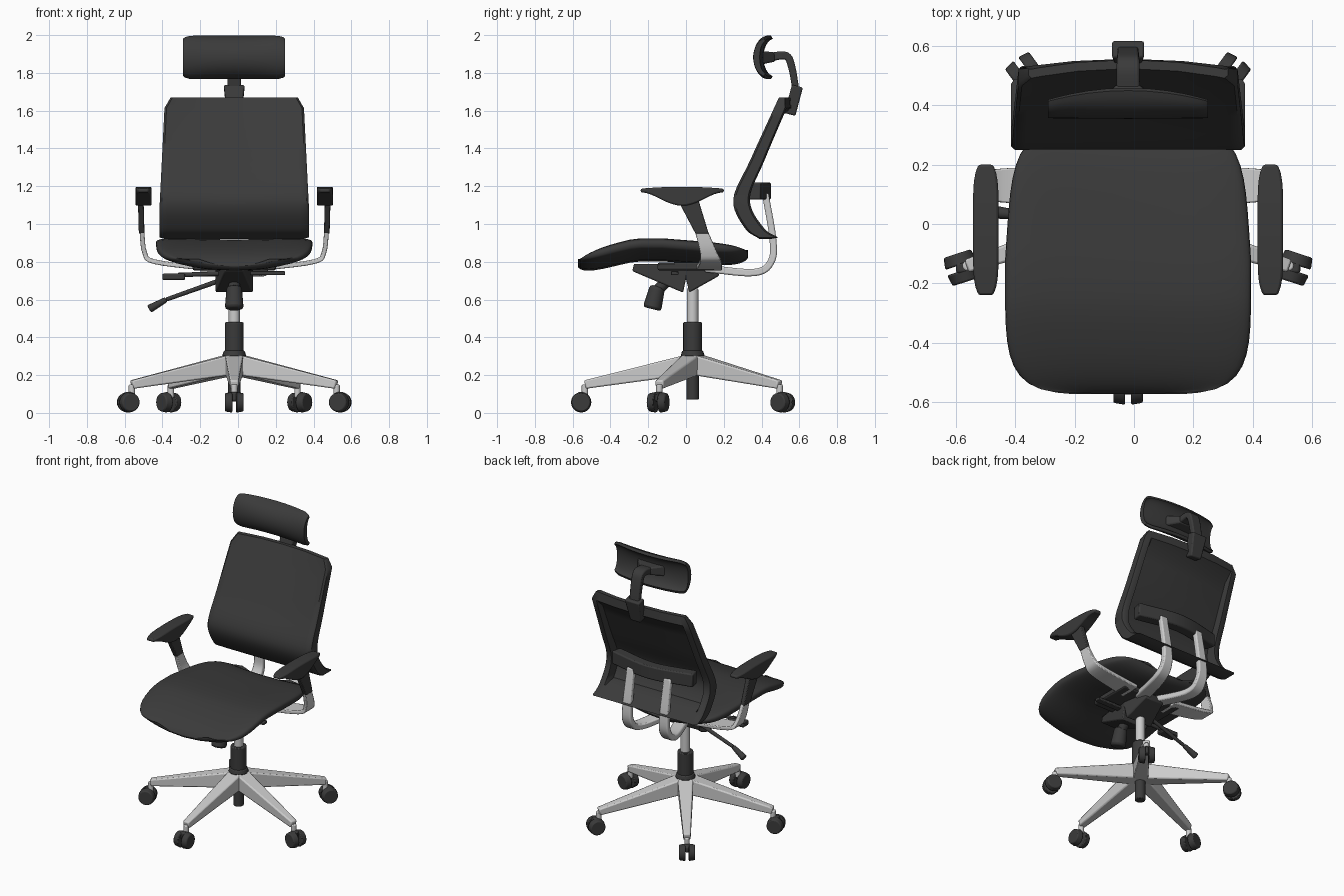
import bpy, bmesh, math
from mathutils import Vector

default_cube = bpy.data.objects.get("Cube")
if default_cube:
    bpy.data.objects.remove(default_cube, do_unlink=True)

AXIS = Vector((-0.02, 0.035, 0))   # column axis on the floor
X_AXIS, Y_AXIS, Z_AXIS = Vector((1, 0, 0)), Vector((0, 1, 0)), Vector((0, 0, 1))


def make_material(name, value, roughness):
    material = bpy.data.materials.new(name)
    material.use_nodes = True
    colour = (value, value, value, 1)
    material.diffuse_color = colour
    shader = material.node_tree.nodes["Principled BSDF"]
    shader.inputs["Base Color"].default_value = colour
    shader.inputs["Roughness"].default_value = roughness
    return material


DARK = make_material("charcoal", 0.043, 0.7)
SILVER = make_material("silver", 0.6, 0.4)


def finish(name, bm, material, bevel):
    bmesh.ops.recalc_face_normals(bm, faces=bm.faces)
    mesh = bpy.data.meshes.new(name)
    bm.to_mesh(mesh)
    bm.free()
    mesh.materials.append(material)
    part = bpy.data.objects.new(name, mesh)
    bpy.context.collection.objects.link(part)
    bpy.ops.object.select_all(action='DESELECT')
    part.select_set(True)
    bpy.context.view_layer.objects.active = part
    bpy.ops.object.shade_smooth_by_angle(angle=math.radians(45))
    if bevel:
        modifier = part.modifiers.new("Bevel", 'BEVEL')
        modifier.width, modifier.segments = bevel, 2


def loft(name, rings, material, bevel=0):
    """Skin a list of equal-length point rings and cap both ends."""
    bm = bmesh.new()
    loops = [[bm.verts.new(point) for point in ring] for ring in rings]
    count = len(loops[0])
    for lower, upper in zip(loops, loops[1:]):
        for i in range(count):
            j = (i + 1) % count
            bm.faces.new((lower[i], lower[j], upper[j], upper[i]))
    bm.faces.new(loops[0])
    bm.faces.new(loops[-1])
    finish(name, bm, material, bevel)


def smooth_path(points, steps=5):
    """Run a smooth curve through a few control points."""
    pts = [Vector(p) for p in points]
    pts = [2 * pts[0] - pts[1]] + pts + [2 * pts[-1] - pts[-2]]
    path = []
    for a, b, c, d in zip(pts, pts[1:], pts[2:], pts[3:]):
        for k in range(steps):
            t = k / steps
            path.append(b + (c - a) * t / 2 + (a - 2.5 * b + 2 * c - d / 2) * t * t
                        + (1.5 * (b - c) + (d - a) / 2) * t ** 3)
    return path + [pts[-2]]


def ribbon(name, points, side, width, thick, material, bevel=0.008):
    """Sweep a rectangle whose width and thickness run from a start to an end value."""
    path = smooth_path(points)
    last = len(path) - 1
    rings = []
    for i, p in enumerate(path):
        tangent = path[min(i + 1, last)] - path[max(i - 1, 0)]
        normal = tangent.cross(side).normalized()
        a = side * (width[0] + (width[1] - width[0]) * i / last) / 2
        b = normal * (thick[0] + (thick[1] - thick[0]) * i / last) / 2
        rings.append([p + a + b, p - a + b, p - a - b, p + a - b])
    loft(name, rings, material, bevel)


def box(name, centre, size, material, bevel=0.01):
    half = Z_AXIS * size[2] / 2
    ribbon(name, [centre - half, centre + half], X_AXIS,
           (size[0], size[0]), (size[1], size[1]), material, bevel)


def rod(name, start, end, start_radius, end_radius, material, bevel=0.006):
    axis = end - start
    bm = bmesh.new()
    bmesh.ops.create_cone(bm, cap_ends=True, segments=20, radius1=start_radius,
                          radius2=end_radius, depth=axis.length)
    turn = axis.to_track_quat('Z', 'Y').to_matrix()
    for vert in bm.verts:
        vert.co = turn @ vert.co + (start + end) / 2
    finish(name, bm, material, bevel)


def on_axis(z):
    return AXIS + Z_AXIS * z


def middle(y, z, x=0):
    return Vector((AXIS.x + x, y, z))


def squash(value, power):
    return math.copysign(abs(value) ** power, value)


# Five-star base with twin-wheel casters
for leg in range(5):
    angle = math.tau * leg / 5 - math.pi / 2
    outward = Vector((math.cos(angle), math.sin(angle), 0))
    across = Z_AXIS.cross(outward)
    tip = AXIS + outward * 0.57
    ribbon(f"base_leg_{leg}", [on_axis(0.26), tip + Z_AXIS * 0.15], across,
           (0.1, 0.045), (0.11, 0.045), SILVER)
    rod(f"caster_stem_{leg}", tip + Z_AXIS * 0.08, tip + Z_AXIS * 0.15, 0.017, 0.017, SILVER)
    hub = tip + outward * 0.02 + Z_AXIS * 0.056
    box(f"caster_hood_{leg}", hub + Z_AXIS * 0.03, (0.04, 0.04, 0.05), DARK)
    for side, label in ((across, "left"), (-across, "right")):
        rod(f"{label}_caster_wheel_{leg}", hub + side * 0.01, hub + side * 0.05,
            0.055, 0.048, DARK)

# Column
rod("base_hub", on_axis(0.2), on_axis(0.31), 0.06, 0.06, SILVER)
rod("column_foot", on_axis(0.07), on_axis(0.22), 0.033, 0.033, DARK)
rod("column_collar", on_axis(0.3), on_axis(0.33), 0.064, 0.055, DARK)
rod("column_sleeve", on_axis(0.31), on_axis(0.48), 0.05, 0.05, DARK)
rod("gas_piston", on_axis(0.47), on_axis(0.66), 0.03, 0.03, SILVER)

# Tilt mechanism, tension knob and levers
ribbon("tilt_housing_front", [middle(-0.28, 0.77), middle(0, 0.71)], X_AXIS,
       (0.1, 0.2), (0.04, 0.15), DARK)
ribbon("tilt_housing_rear", [middle(0, 0.71), middle(0.17, 0.75)], X_AXIS,
       (0.2, 0.14), (0.15, 0.05), DARK)
box("seat_plate", middle(0, 0.775), (0.44, 0.3, 0.04), DARK)
rod("tension_neck", middle(-0.1, 0.7), middle(-0.16, 0.64), 0.03, 0.03, DARK)
rod("tension_knob", middle(-0.15, 0.67), middle(-0.18, 0.55), 0.04, 0.05, DARK, 0.015)
lever_bend = middle(0.03, 0.6, -0.36)
rod("recline_lever", middle(0.03, 0.71, -0.05), lever_bend, 0.013, 0.011, DARK)
rod("recline_grip", lever_bend, middle(0.04, 0.55, -0.45), 0.014, 0.022, DARK)
rod("height_lever", middle(-0.08, 0.74), middle(-0.08, 0.73, -0.3), 0.012, 0.012, DARK)
box("height_paddle", middle(-0.08, 0.72, -0.32), (0.12, 0.06, 0.035), DARK)
box("slide_lever", middle(-0.06, 0.74, 0.16), (0.22, 0.04, 0.02), DARK)

# Seat cushion: saddle-shaped sections with a waterfall front edge
rings = []
for k in range(25):
    s = -0.995 * math.cos(math.pi * k / 24)
    half_width = (0.415 - 0.03 * max(s, 0)) * (1 - abs(s) ** 5) ** 0.2
    half_height = 0.068 * (1 - s ** 6) ** 0.5
    height = 0.87 - 0.13 * max(0, -0.3 - s) ** 1.2 - 0.035 * max(0, s)
    ring = []
    for i in range(40):
        turn = math.tau * i / 40
        u, v = squash(math.cos(turn), 0.5), squash(math.sin(turn), 0.6)
        saddle = 0.025 * u * u * (1 - v) - 0.01 * (1 - u * u) * (1 + v)
        ring.append(middle(0.453 * s - 0.122, height + v * half_height + saddle, u * half_width))
    rings.append(ring)
loft("seat_cushion", rings, DARK)

# Backrest: raised rim around a thin panel, following a lumbar curve
curve = smooth_path([middle(0.39, 0.92), middle(0.31, 0.98), middle(0.25, 1.13),
                     middle(0.34, 1.34), middle(0.49, 1.67)], 6)
columns = [-1, -0.97, -0.89, -0.87, -0.5, 0, 0.5, 0.87, 0.89, 0.97, 1]
last = len(curve) - 1
rings = []
for k, point in enumerate(curve):
    at_end = k in (0, last)
    panel_row = 6 < k < last - 1
    half_width = 0.395 - 0.05 * max(0, point.z - 1.1) - 0.03 * at_end
    rim = (0.115 - 0.055 * k / last) * (0.5 if at_end else 1)
    bow = 0.06 * max(0, point.z - 1.1)
    front, back = [], []
    for u in columns:
        edge = abs(u) == 1
        depth = 0.025 if panel_row and abs(u) < 0.88 else rim * (0.75 if edge else 1)
        start = point + X_AXIS * u * half_width + Y_AXIS * (bow * (1 - u * u) + 0.012 * edge)
        front.append(start)
        back.append(start + Y_AXIS * depth)
    rings.append(front + back[::-1])
loft("backrest", rings, DARK)
ribbon("lumbar_bar", [middle(0.36, 1.175, -0.3), middle(0.415, 1.175), middle(0.36, 1.175, 0.3)],
       Z_AXIS, (0.09, 0.09), (0.07, 0.07), DARK)

# Back supports and armrests, mirrored
for sign, label in ((1, "left"), (-1, "right")):
    ribbon(f"{label}_back_support",
           [middle(0.1, 0.765, sign * 0.05), middle(0.36, 0.743, sign * 0.13),
            middle(0.45, 0.8, sign * 0.14), middle(0.46, 0.92, sign * 0.14),
            middle(0.42, 1.16, sign * 0.14)],
           X_AXIS, (0.09, 0.055), (0.04, 0.035), SILVER)
    ribbon(f"{label}_arm_bracket",
           [middle(0.12, 0.765, sign * 0.15), middle(0.13, 0.8, sign * 0.42),
            middle(0.12, 0.85, sign * 0.475), middle(0.075, 0.98, sign * 0.49)],
           Y_AXIS, (0.14, 0.065), (0.025, 0.025), SILVER, 0.005)
    ribbon(f"{label}_arm_post",
           [middle(0.085, 0.95, sign * 0.49), middle(0.01, 1.13, sign * 0.495)],
           Y_AXIS, (0.07, 0.11), (0.03, 0.03), DARK, 0.005)
    rings = []
    for k in range(17):
        s = k / 8 - 1
        half_width = 0.025 + 0.018 * (1 - s ** 6)
        top = 1.197 - 0.01 * s * s
        bottom = top - 0.02 - 0.08 * (1 - s * s) ** 2
        y = 0.22 * s - 0.02
        rings.append([middle(y, z, sign * 0.48 + x) for x, z in
                      ((-half_width, top), (half_width, top),
                       (half_width, bottom), (-half_width, bottom))])
    loft(f"{label}_arm_pad", rings, DARK, 0.008)

# Headrest: crescent section lofted sideways, flatter towards the ends
arc = [math.radians(10 * k) for k in range(-8, 9)]
crescent = [(math.cos(a) * 0.115, math.sin(a) * 0.117) for a in arc]
crescent += [(math.cos(a) * 0.06, math.sin(a) * 0.1) for a in reversed(arc)]
rings = []
for k in range(13):
    s = -math.cos(math.pi * k / 12)
    shrink = 1 - 0.14 * s ** 20
    rings.append([middle(0.36 + (0.11 - depth) * (1 - 0.4 * s * s), 1.882 + rise * shrink,
                         0.27 * s) for depth, rise in crescent])
loft("headrest", rings, DARK)

# Headrest mount
ribbon("headrest_yoke", [middle(0.4, 1.88), middle(0.47, 1.885)], X_AXIS,
       (0.22, 0.08), (0.07, 0.05), DARK)
ribbon("headrest_bracket", [middle(0.45, 1.885), middle(0.53, 1.89), middle(0.56, 1.83),
                            middle(0.585, 1.69)], X_AXIS, (0.08, 0.07), (0.045, 0.035), DARK)
ribbon("headrest_clamp", [middle(0.59, 1.73), middle(0.55, 1.58)], X_AXIS,
       (0.11, 0.08), (0.06, 0.06), DARK)
